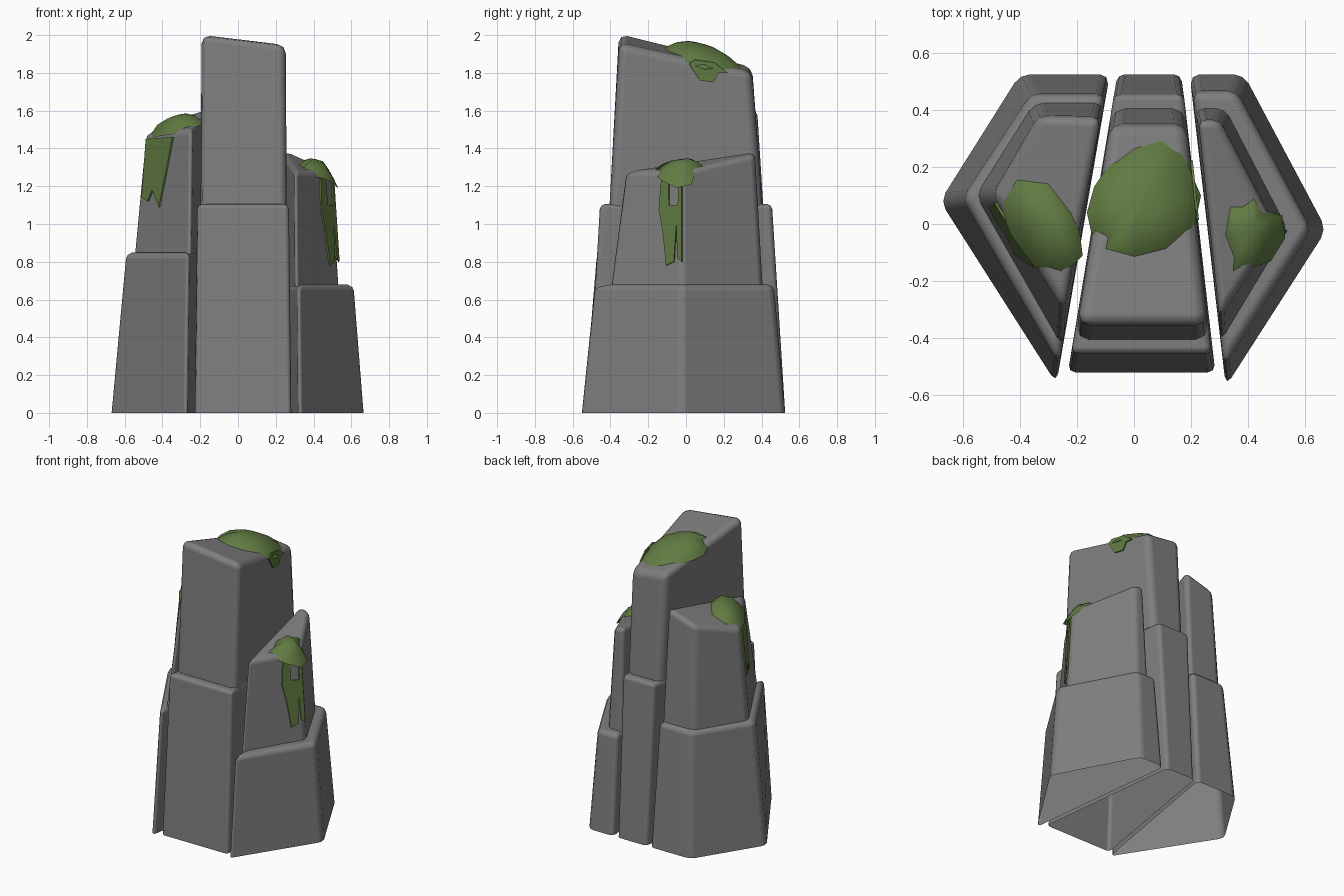
import bpy, bmesh
from mathutils import Vector

old = bpy.data.objects.get("Cube")
if old:
    bpy.data.objects.remove(old, do_unlink=True)


def material(name, color):
    m = bpy.data.materials.new(name)
    m.use_nodes = True
    m.diffuse_color = (*color, 1)
    bsdf = next(n for n in m.node_tree.nodes if n.type == 'BSDF_PRINCIPLED')
    bsdf.inputs["Base Color"].default_value = (*color, 1)
    bsdf.inputs["Roughness"].default_value = 0.9
    return m


ROCK = material("grey rock", (0.21, 0.21, 0.21))
MOSS = material("green moss", (0.12, 0.2, 0.055))


def make_object(name, bm, mat):
    mesh = bpy.data.meshes.new(name)
    bm.to_mesh(mesh)
    bm.free()
    mesh.materials.append(mat)
    for p in mesh.polygons:
        p.use_smooth = True
    ob = bpy.data.objects.new(name, mesh)
    bpy.context.collection.objects.link(ob)
    return ob


def plane(z, origin, slope):
    """Height function of a sloping top."""
    return lambda x, y: z + slope[0] * (x - origin[0]) + slope[1] * (y - origin[1])


def column(name, low, high, z0, top, bevel):
    """Tapered prism, open underneath, with softened edges."""
    bm = bmesh.new()
    lo = [bm.verts.new((x, y, z0)) for x, y in low]
    hi = [bm.verts.new((x, y, top(x, y))) for x, y in high]
    bm.faces.new(hi)
    for i in range(len(lo)):
        j = (i + 1) % len(lo)
        bm.faces.new((lo[i], lo[j], hi[j], hi[i]))
    bmesh.ops.recalc_face_normals(bm, faces=bm.faces)
    rims = [(v.co.copy(), w.co.copy()) for v, w in zip(lo, hi)]
    ob = make_object(name, bm, ROCK)
    mod = ob.modifiers.new("soft edges", 'BEVEL')
    mod.width = bevel
    mod.segments = 2
    mod.limit_method = 'ANGLE'
    mod.use_clamp_overlap = False
    mod.harden_normals = True
    return rims


def moss_cap(name, outline, top, hump, middle, reach, fall):
    """Domed cushion that follows the slope and sags past the edge."""
    bm = bmesh.new()
    cx = sum(p[0] for p in outline) / len(outline)
    cy = sum(p[1] for p in outline) / len(outline)

    def vert(x, y, r):
        sag = fall * max(0, abs(x - middle) - reach)
        return bm.verts.new((x, y, top(x, y) - 0.015 - sag + hump * (1 - r ** 2.5)))

    centre = vert(cx, cy, 0)
    rings = [[vert(cx + (x - cx) * r, cy + (y - cy) * r, r) for x, y in outline]
             for r in (0.35, 0.65, 0.87, 1)]
    n = len(outline)
    for i in range(n):
        j = (i + 1) % n
        bm.faces.new((centre, rings[0][i], rings[0][j]))
        for a, b in zip(rings, rings[1:]):
            bm.faces.new((a[i], b[i], b[j], a[j]))
    bmesh.ops.recalc_face_normals(bm, faces=bm.faces)
    if centre.normal.z < 0:
        bmesh.ops.reverse_faces(bm, faces=bm.faces)
    make_object(name, bm, MOSS)


def moss_drip(name, edge_a, edge_b, points, outward):
    """Thin plate on a column side; points are (share of width, height)."""
    def at(edge, z):
        lo, hi = edge
        return lo.lerp(hi, (z - lo.z) / (hi.z - lo.z))

    normal = (edge_b[0] - edge_a[0]).cross(edge_a[1] - edge_a[0]).normalized()
    if normal.dot(Vector(outward)) < 0:
        normal.negate()
    bm = bmesh.new()
    face = bm.faces.new([bm.verts.new(at(edge_a, z).lerp(at(edge_b, z), s) + normal * 0.008)
                         for s, z in points])
    face.normal_update()
    if face.normal.dot(normal) < 0:
        face.normal_flip()
    ob = make_object(name, bm, MOSS)
    for p in ob.data.polygons:
        p.use_smooth = False
    mod = ob.modifiers.new("thickness", 'SOLIDIFY')
    mod.thickness = 0.009
    mod.offset = -1


# Lower blocks
flat = (0, 0)
column("left_base", [(-.085, .525), (-.40, .525), (-.68, .08), (-.272, -.56)],
       [(-.10, .455), (-.36, .455), (-.60, .09), (-.262, -.49)],
       0, plane(.85, flat, flat), .035)
column("middle_base", [(-.232, -.52), (.285, -.52), (.165, .525), (-.058, .525)],
       [(-.22, -.455), (.272, -.455), (.175, .455), (-.07, .455)],
       0, plane(1.105, flat, flat), .025)
column("right_base", [(.195, .525), (.385, .525), (.675, -.02), (.322, -.57)],
       [(.205, .465), (.36, .465), (.62, -.02), (.315, -.50)],
       0, plane(.68, flat, flat), .035)

# Upper blocks with sloping tops
left_top = plane(1.475, (-.49, .1), (.31, .115))
middle_top = plane(2.0, (-.17, -.32), (-.12, -.23))
right_top = plane(1.385, (.22, .36), (-.2, .13))
left = column("left_column", [(-.105, .425), (-.35, .425), (-.555, .1), (-.252, -.43)],
              [(-.115, .375), (-.335, .38), (-.495, .1), (-.245, -.3)],
              .84, left_top, .035)
middle = column("middle_column", [(-.205, -.405), (.262, -.405), (.18, .405), (-.075, .405)],
                [(-.2, -.355), (.258, -.355), (.185, .35), (-.085, .35)],
                1.095, middle_top, .045)
right = column("right_column", [(.215, .405), (.32, .405), (.54, -.02), (.305, -.41)],
               [(.225, .365), (.30, .365), (.50, -.02), (.30, -.33)],
               .67, right_top, .03)

# Moss cushions on the tops
moss_cap("left_moss", [(-.49, .1), (-.42, .17), (-.3, .155), (-.21, .04), (-.19, -.03),
                       (-.18, -.11), (-.25, -.18), (-.35, -.15), (-.43, -.04)],
         left_top, .075, -.3, .13, .6)
moss_cap("middle_moss", [(0, .28), (.1, .31), (.17, .26), (.2, .18), (.235, .1), (.21, -.02),
                         (.12, -.1), (0, -.13), (-.11, -.1), (-.1, -.06), (-.15, -.03),
                         (-.165, .04), (-.14, .13), (-.08, .22)],
         middle_top, .085, .04, .16, .6)
moss_cap("right_moss", [(.31, -.04), (.33, .07), (.38, .07), (.42, .1), (.45, .05), (.52, .03),
                        (.53, -.05), (.48, -.13), (.34, -.18), (.345, -.13)],
         right_top, .06, .38, .07, .8)

# Moss hanging down the sides
moss_drip("left_moss_drip", left[2], left[3],
          [(.06, 1.45), (.08, 1.14), (.2, 1.12), (.27, 1.18), (.42, 1.09),
           (.52, 1.28), (.62, 1.46)], (-1, -1, 0))
moss_drip("middle_moss_drip", middle[1], middle[2],
          [(.53, 1.85), (.58, 1.87), (.72, 1.855), (.82, 1.8), (.75, 1.8),
           (.71, 1.75), (.61, 1.76)], (1, 0, 0))
moss_drip("right_moss_drip", right[2], right[3],
          [(.34, 1.25), (.36, 1.08), (.28, .95), (.22, .78), (.11, .8), (.08, 1.0),
           (.06, .82), (0, .8), (0, 1.22), (.05, 1.22), (.06, 1.1), (.2, 1.1),
           (.22, 1.25)], (1, -1, 0))
